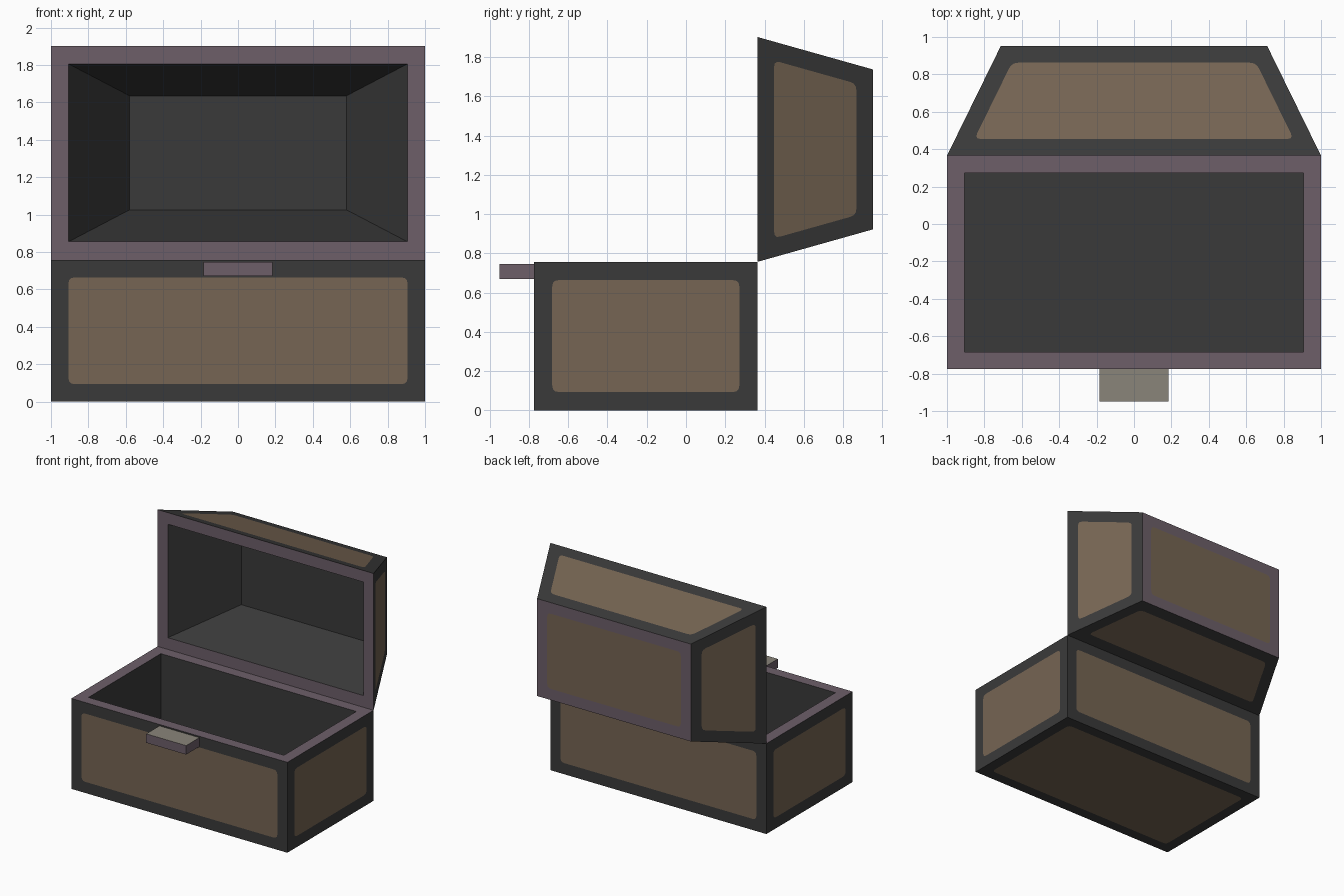
import bpy, bmesh
from mathutils import Vector

if "Cube" in bpy.data.objects:
    bpy.data.objects.remove(bpy.data.objects["Cube"])


def lin(c):
    c /= 255
    return c / 12.92 if c <= 0.04045 else ((c + 0.055) / 1.055) ** 2.4


def material(name, r, g, b):
    m = bpy.data.materials.new(name)
    m.diffuse_color = (lin(r), lin(g), lin(b), 1)
    m.use_nodes = True
    m.node_tree.nodes["Principled BSDF"].inputs["Base Color"].default_value = m.diffuse_color
    return m


MATS = [material("charcoal_frame", 58, 58, 58), material("brown_wood", 118, 101, 83),
        material("purple_metal", 109, 95, 105), material("grey_metal", 138, 133, 122)]
FRAME, WOOD, PURPLE, GREY = range(4)
BORDER, RADIUS, STEPS = 0.093, 0.035, 3


def face(bm, pts, mat):
    f = bm.faces.new([bm.verts.new(p) for p in pts])
    f.material_index = mat


def panel(bm, pts, border):
    """Border with a flush, round-cornered wooden panel in the middle."""
    n = len(pts)
    arcs = []
    for i, p in enumerate(pts):
        a = (pts[i - 1] - p).normalized()
        b = (pts[(i + 1) % n] - p).normalized()
        c = p + (a + b) * BORDER / a.cross(b).length
        s, e = c + a * RADIUS, c + b * RADIUS
        arcs.append([s * (1 - t) ** 2 + c * 2 * t * (1 - t) + e * t * t
                     for t in (k / STEPS for k in range(STEPS + 1))])
    for i, p in enumerate(pts):
        j = (i + 1) % n
        face(bm, [p, pts[j], arcs[j][0], arcs[i][-1]], border)
        for u, v in zip(arcs[i], arcs[i][1:]):
            face(bm, [p, v, u], border)
    face(bm, [q for arc in arcs for q in arc], WOOD)


def finish(bm, name):
    bmesh.ops.remove_doubles(bm, verts=bm.verts, dist=1e-5)
    bmesh.ops.recalc_face_normals(bm, faces=bm.faces)
    me = bpy.data.meshes.new(name)
    bm.to_mesh(me)
    bm.free()
    for m in MATS:
        me.materials.append(m)
    ob = bpy.data.objects.new(name, me)
    bpy.context.collection.objects.link(ob)
    return ob


def shell(name, rim, end, in_rim, in_end, end_border):
    """Open hollow box: panelled outside, plain inside, metal rim."""
    bm = bmesh.new()
    for i in range(4):
        j = (i + 1) % 4
        panel(bm, [rim[i], rim[j], end[j], end[i]], FRAME)
        face(bm, [in_rim[i], in_end[i], in_end[j], in_rim[j]], FRAME)
        face(bm, [rim[i], in_rim[i], in_rim[j], rim[j]], PURPLE)
    panel(bm, end, end_border)
    face(bm, in_end, FRAME)
    return finish(bm, name)


def flat(x, y0, y1, z):
    return [Vector(p) for p in ((-x, y0, z), (x, y0, z), (x, y1, z), (-x, y1, z))]


def upright(x, z0, z1, y):
    return [Vector(p) for p in ((-x, y, z0), (x, y, z0), (x, y, z1), (-x, y, z1))]


# chest body, open upwards
shell("chest_body", flat(1, -0.775, 0.365, 0.757), flat(1, -0.775, 0.365, 0),
      flat(0.905, -0.685, 0.273, 0.757), flat(0.905, -0.685, 0.273, 0.095), FRAME)

# tapered lid, swung open to face the front
shell("chest_lid", upright(1, 0.757, 1.902, 0.365), upright(0.712, 0.922, 1.737, 0.952),
      upright(0.905, 0.855, 1.805, 0.365), upright(0.58, 1.025, 1.635, 0.872), PURPLE)

# latch tab on the front, grey on top
bm = bmesh.new()
bmesh.ops.create_cube(bm, size=1)
for v in bm.verts:
    v.co = Vector((v.co.x * 0.37, v.co.y * 0.175 - 0.8625, v.co.z * 0.075 + 0.708))
bm.normal_update()
for f in bm.faces:
    f.material_index = GREY if f.normal.z > 0.5 else PURPLE
finish(bm, "latch")
